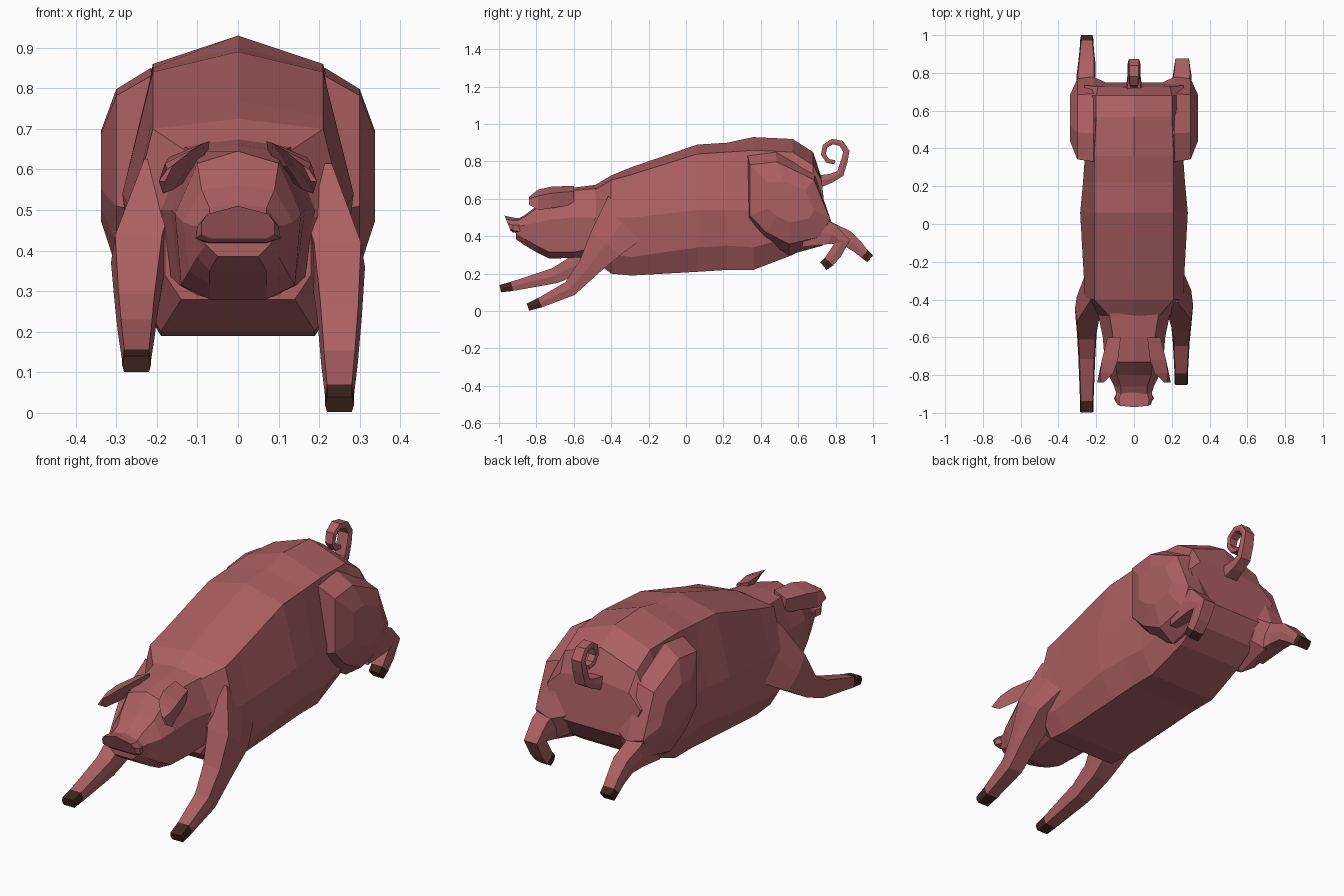
import bpy, bmesh, math
from mathutils import Vector


def material(name, rgb):
    m = bpy.data.materials.new(name)
    m.diffuse_color = (*rgb, 1)
    return m


SKIN = material("pink_skin", (0.41, 0.115, 0.125))
HOOF = material("dark_hoof", (0.05, 0.018, 0.013))


def loft(name, rings, mat=SKIN, mirror=False):
    """Skin a list of equal-length point rings and cap both ends."""
    bm = bmesh.new()
    vs = [[bm.verts.new(p) for p in r] for r in rings]
    n = len(rings[0])
    for a, b in zip(vs, vs[1:]):
        for i in range(n):
            j = (i + 1) % n
            bm.faces.new((a[i], a[j], b[j], b[i]))
    bm.faces.new(vs[0])
    bm.faces.new(vs[-1])
    bmesh.ops.recalc_face_normals(bm, faces=bm.faces)
    me = bpy.data.meshes.new(name)
    bm.to_mesh(me)
    bm.free()
    me.materials.append(mat)
    ob = bpy.data.objects.new(name, me)
    bpy.context.collection.objects.link(ob)
    if mirror:
        ob.modifiers.new("mirror", "MIRROR").use_axis[0] = True
    return ob


def sym_ring(y, top, half, slant=0.0):
    """Symmetric section: centre top, then right-hand (x, z) points, mirrored."""
    pts = [(0, top)] + half + [(-x, z) for x, z in reversed(half)]
    return [(x, y + slant * (top - z), z) for x, z in pts]


def limb_rings(path):
    """Six-sided sections square to a path of (x, y, z, half width, half depth)."""
    rings = []
    for i, (x, y, z, w, h) in enumerate(path):
        a, b = path[max(i - 1, 0)], path[min(i + 1, len(path) - 1)]
        t = Vector((0, b[1] - a[1], b[2] - a[2])).normalized()
        n = Vector((0, -t.z, t.y))
        c = Vector((x, y, z))
        rings.append([c + Vector((u * w, 0, 0)) + n * (v * h) for u, v in
                      ((1, 0), (.85, 1), (-.85, 1), (-1, 0), (-.85, -1), (.85, -1))])
    return rings


def leg(name, path):
    """Leg whose last segment is a dark hoof."""
    r = limb_rings(path)
    loft(name, r[:-1])
    loft(name + "_hoof", r[-2:], HOOF)


# Barrel-shaped body
loft("body", [
    sym_ring(-.50, .665, [(.12, .64), (.18, .48), (.18, .34), (.14, .28)]),
    sym_ring(-.40, .725, [(.21, .70), (.26, .50), (.25, .30), (.19, .20)]),
    sym_ring(-.29, .77, [(.21, .73), (.265, .50), (.25, .29), (.19, .19)]),
    sym_ring(.06, .89, [(.21, .84), (.285, .54), (.26, .34), (.19, .21)]),
    sym_ring(.22, .90, [(.21, .85), (.27, .54), (.25, .35), (.19, .22)]),
    sym_ring(.36, .93, [(.21, .86), (.26, .54), (.25, .34), (.19, .22)]),
    sym_ring(.57, .92, [(.20, .85), (.28, .58), (.25, .40), (.18, .30)]),
    sym_ring(.68, .85, [(.20, .78), (.28, .62), (.25, .46), (.18, .37)]),
    sym_ring(.725, .71, [(.19, .69), (.26, .62), (.23, .53), (.16, .47)], .1),
])

# Head and neck
loft("head", [
    sym_ring(-.36, .71, [(.18, .69), (.24, .50), (.20, .32), (.12, .27)]),
    sym_ring(-.48, .675, [(.13, .655), (.19, .50), (.17, .34), (.10, .29)]),
    sym_ring(-.60, .66, [(.11, .645), (.165, .50), (.145, .315), (.08, .285)]),
    sym_ring(-.73, .645, [(.10, .615), (.155, .49), (.14, .315), (.07, .28)]),
    sym_ring(-.80, .56, [(.09, .55), (.135, .47), (.12, .35), (.07, .315)]),
    sym_ring(-.86, .515, [(.07, .505), (.105, .46), (.10, .385), (.07, .35)]),
    sym_ring(-.91, .485, [(.07, .48), (.09, .45), (.08, .415), (.05, .385)]),
])
loft("snout", [
    sym_ring(-.885, .495, [(.065, .485), (.09, .46), (.09, .425), (.07, .415)]),
    sym_ring(-.925, .50, [(.08, .485), (.10, .46), (.105, .43), (.07, .42)]),
    sym_ring(-.97, .51, [(.075, .49), (.09, .47), (.09, .44), (.07, .43)], .4),
])

# Drooping ears
ear = [(-.60, [(.07, .67), (.14, .64), (.13, .57), (.08, .60)]),
       (-.72, [(.085, .665), (.17, .63), (.16, .55), (.12, .61)]),
       (-.79, [(.11, .65), (.18, .615), (.185, .54), (.15, .60)]),
       (-.84, [(.16, .61), (.175, .60), (.195, .57), (.18, .57)])]
loft("ears", [[(x, y, z) for x, z in pts] for y, pts in ear], mirror=True)

# Bulging thighs: side outline stepped inwards towards the outside
outline = [(.33, .83), (.48, .85), (.69, .73), (.745, .57), (.78, .47),
           (.73, .35), (.55, .30), (.42, .38), (.33, .49)]
loft("thighs", [[(x, .57 + (y - .57) * sy, .59 + (z - .59) * sz) for y, z in outline]
                for x, sy, sz in ((.15, .85, .85), (.215, 1, 1), (.30, .95, .8), (.338, .55, .4))],
     mirror=True)

# Legs in a gallop, each side posed differently
leg("front_leg_right", [
    (.18, -.30, .52, .06, .15), (.245, -.43, .36, .068, .10), (.25, -.52, .235, .055, .06),
    (.25, -.62, .12, .045, .042), (.25, -.78, .045, .036, .027), (.25, -.845, .021, .036, .02)])
leg("front_leg_left", [
    (-.18, -.30, .52, .06, .15), (-.245, -.45, .37, .068, .095), (-.25, -.58, .25, .052, .055),
    (-.25, -.70, .19, .045, .042), (-.25, -.93, .132, .036, .025), (-.25, -.993, .12, .036, .02)])
leg("hind_leg_right", [
    (.24, .64, .44, .06, .10), (.255, .78, .41, .05, .055), (.255, .835, .37, .042, .042),
    (.255, .80, .31, .038, .034), (.255, .765, .265, .036, .03), (.255, .735, .24, .034, .026)])
leg("hind_leg_left", [
    (-.24, .64, .44, .06, .10), (-.255, .78, .415, .05, .055), (-.25, .86, .39, .045, .042),
    (-.25, .92, .34, .038, .032), (-.25, .955, .305, .036, .026), (-.25, .985, .28, .034, .024)])

# Curled tail: stalk followed by a tightening spiral
tail = [(0, .70, .69, .045, .035), (0, .775, .71, .036, .024), (0, .825, .735, .034, .02)]
for k in range(8):
    a = math.radians(-38 + 45 * k)
    r = .071 - .003 * k
    tail.append((0, .79 + r * math.cos(a), .845 + r * math.sin(a),
                 .034 - .0022 * k, .018 - .001 * k))
loft("tail", limb_rings(tail))
